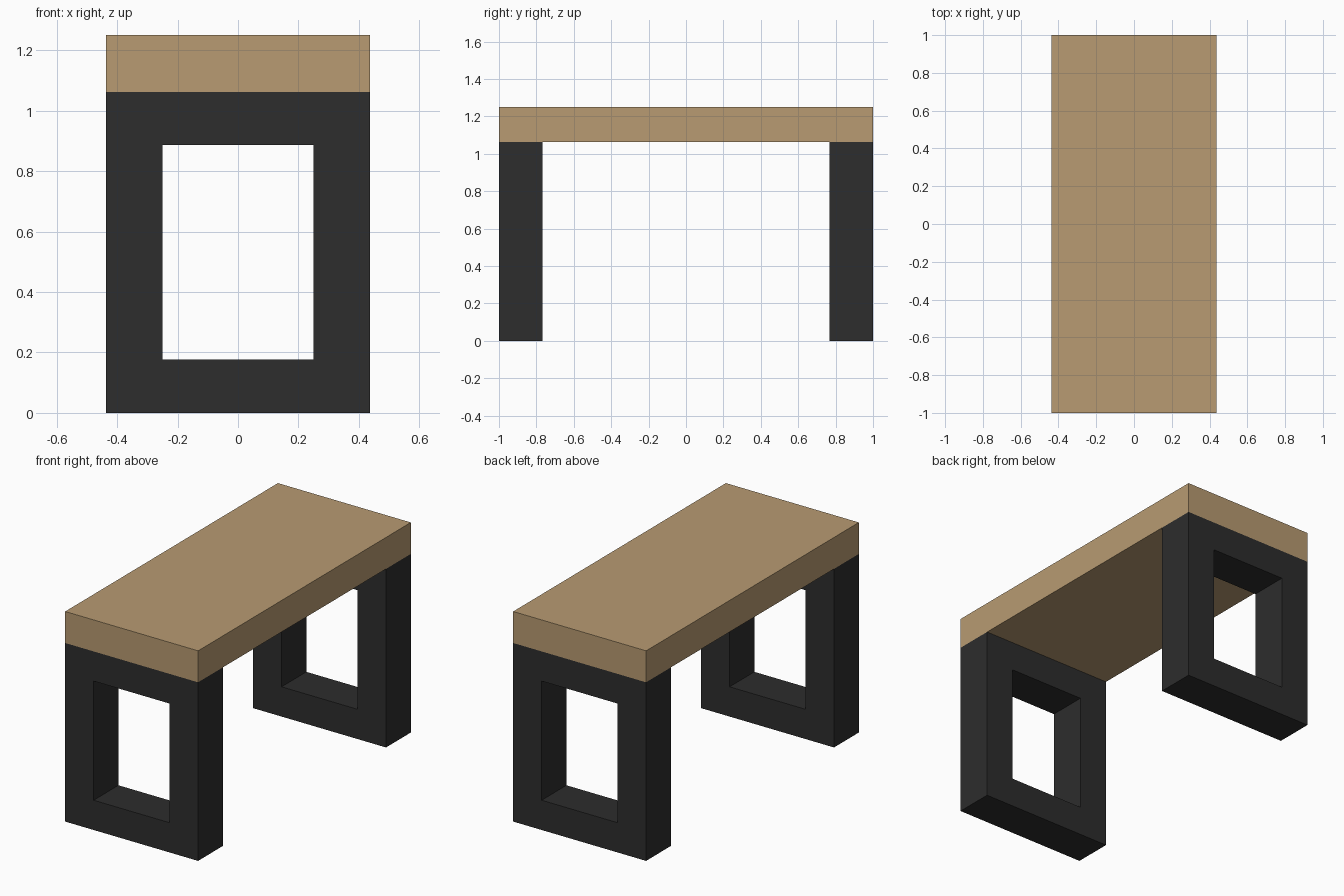
import bpy
import bmesh

if "Cube" in bpy.data.objects:
    bpy.data.objects.remove(bpy.data.objects["Cube"])

HALF_W = 0.4375          # half width in x
LEG_TOP, TOP = 1.0625, 1.25
LEG_INNER = 0.767        # inner y of each leg frame
HOLE_W, HOLE_LOW, HOLE_HIGH = 0.25, 0.177, 0.886


def material(name, color):
    mat = bpy.data.materials.new(name)
    mat.diffuse_color = (*color, 1)
    mat.use_nodes = True
    mat.node_tree.nodes["Principled BSDF"].inputs["Base Color"].default_value = mat.diffuse_color
    return mat


def add_object(name, bm, mat):
    bmesh.ops.recalc_face_normals(bm, faces=bm.faces)
    mesh = bpy.data.meshes.new(name)
    bm.to_mesh(mesh)
    bm.free()
    mesh.materials.append(mat)
    obj = bpy.data.objects.new(name, mesh)
    bpy.context.collection.objects.link(obj)
    return obj


def rectangle(bm, half_w, low, high, y):
    corners = [(-half_w, low), (half_w, low), (half_w, high), (-half_w, high)]
    return [bm.verts.new((x, y, z)) for x, z in corners]


def leg_frame(name, y0, y1, mat):
    # Four rings joined into a closed rectangular frame
    bm = bmesh.new()
    rings = [rectangle(bm, HALF_W, 0, LEG_TOP, y0),
             rectangle(bm, HALF_W, 0, LEG_TOP, y1),
             rectangle(bm, HOLE_W, HOLE_LOW, HOLE_HIGH, y1),
             rectangle(bm, HOLE_W, HOLE_LOW, HOLE_HIGH, y0)]
    for a, b in zip(rings, rings[1:] + rings[:1]):
        for i in range(4):
            j = (i + 1) % 4
            bm.faces.new((a[i], a[j], b[j], b[i]))
    return add_object(name, bm, mat)


wood = material("wood", (0.479, 0.328, 0.168))
dark = material("dark_metal", (0.026, 0.026, 0.026))

# Thick wooden slab
bm = bmesh.new()
bmesh.ops.create_cube(bm, size=1)
bmesh.ops.scale(bm, vec=(2 * HALF_W, 2, TOP - LEG_TOP), verts=bm.verts)
bmesh.ops.translate(bm, vec=(0, 0, (TOP + LEG_TOP) / 2), verts=bm.verts)
add_object("table_top", bm, wood)

# Open frame legs at both ends
for name, side in (("front_leg_frame", -1), ("back_leg_frame", 1)):
    leg_frame(name, side, side * LEG_INNER, dark)
